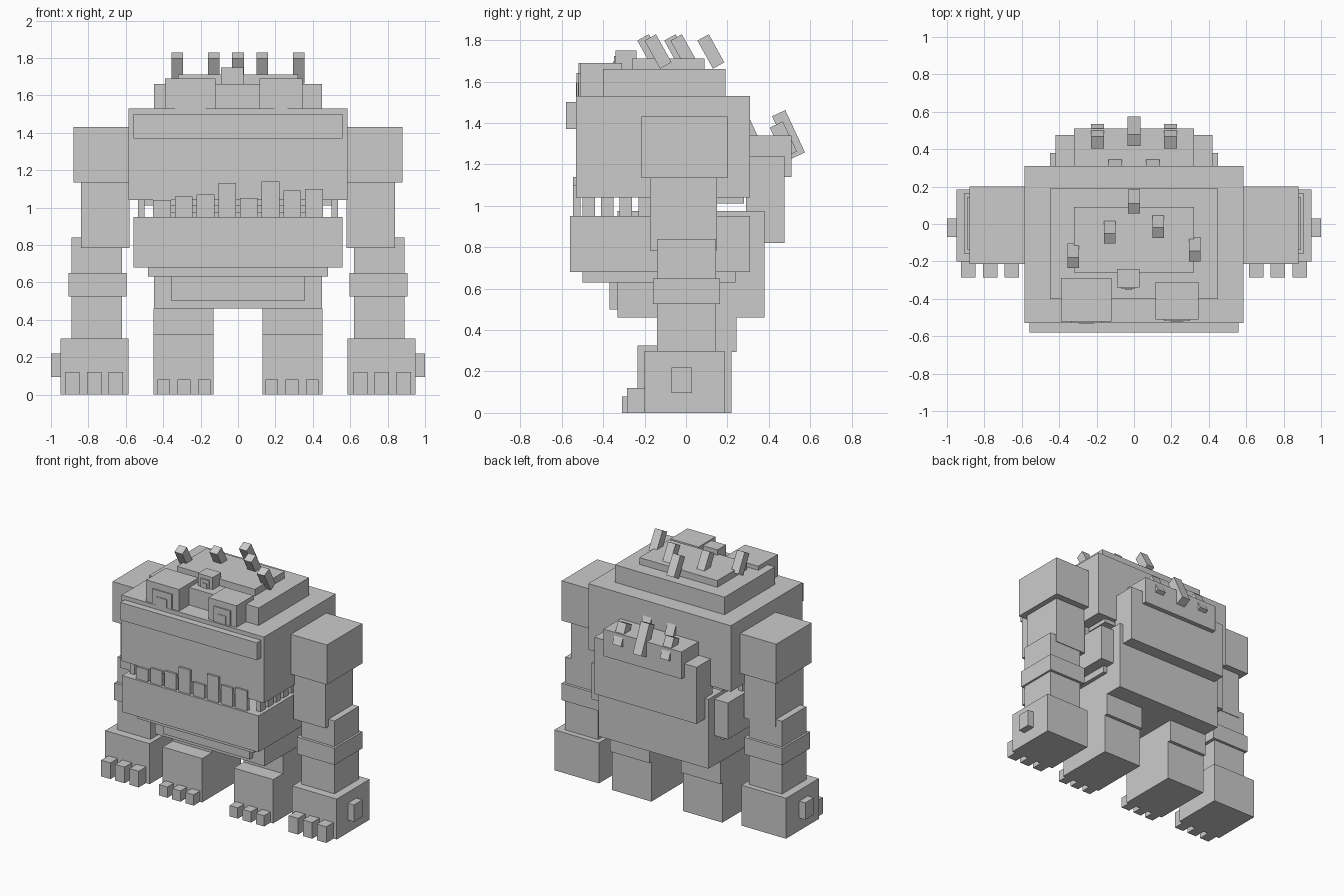
import bpy
from math import radians

if "Cube" in bpy.data.objects:
    bpy.data.objects.remove(bpy.data.objects["Cube"], do_unlink=True)

GREY = (0.6, 0.6, 0.6, 1)
stone = bpy.data.materials.new("stone_grey")
stone.use_nodes = True
stone.diffuse_color = GREY
stone.node_tree.nodes["Principled BSDF"].inputs["Base Color"].default_value = GREY


def add_box(name, location, size, tilt=0):
    """Box with the given centre and size, optionally leaning forward."""
    bpy.ops.mesh.primitive_cube_add(size=1, location=location)
    box = bpy.context.object
    box.name = name
    box.scale = size
    box.rotation_euler.x = radians(tilt)
    box.data.materials.append(stone)


def block(name, width, front, back, base, top, x=0):
    """Upright box between front and back, and between base and top."""
    location = (x, (front + back) / 2, (base + top) / 2)
    add_box(name, location, (width, back - front, top - base))


def pair(name, inner, outer, **bounds):
    """The same block on both sides of the body."""
    middle = (inner + outer) / 2
    block("left_" + name, outer - inner, x=middle, **bounds)
    block("right_" + name, outer - inner, x=-middle, **bounds)


def eye(name, x, width, front, back, base, top):
    """Eye block with a thin plate and a thinner pupil stepped out of its face."""
    height = top - base
    skin = 0.008
    block(name, width, front, back, base, top, x)
    block(name + "_plate", width * 0.6, front - skin, front, base, base + height * 0.7, x)
    block(name + "_pupil", width * 0.3, front - skin * 1.5, front - skin, base, base + height * 0.4, x)


def digits(name, first, step, width, length, height, palm_front):
    """Three stubby fingers or toes on each side."""
    for index in range(3):
        inner = first + index * step
        pair(name, inner, inner + width, front=palm_front - length,
             back=palm_front, base=0, top=height)


def spike(name, x, y, z, length, width=0.07, tilt=25):
    add_box(name, (x, y, z), (width, width, length), tilt)


# Shared levels
jaw_top = 0.95
head_base, head_top = 1.04, 1.53
crown_top = 1.66
head_front, head_back = -0.53, 0.31

# Head, stepped crown and brow
block("head", width=1.17, front=head_front, back=head_back, base=head_base, top=head_top)
block("lower_crown", width=0.9, front=-0.4, back=0.19, base=head_top, top=crown_top)
block("upper_crown", width=0.64, front=-0.26, back=0.09, base=crown_top, top=1.71)
block("brow", width=1.12, front=head_front - 0.05, back=head_front, base=1.37, top=1.5)
block("palate", width=1, front=0, back=0.28, base=1.01, top=head_base)

# Eyes
eye("right_eye", x=-0.255, width=0.27, front=-0.52, back=-0.29, base=head_top, top=1.69)
eye("left_eye", x=0.23, width=0.23, front=-0.51, back=-0.31, base=head_top, top=1.69)
eye("middle_eye", x=-0.03, width=0.12, front=-0.34, back=-0.24, base=crown_top, top=1.75)

# Jaw and teeth
block("jaw", width=1.12, front=-0.56, back=head_back, base=0.68, top=jaw_top)
block("chin", width=0.96, front=-0.5, back=0.24, base=0.63, top=0.68)
tooth_heights = (0.09, 0.11, 0.12, 0.18, 0.1, 0.19, 0.14, 0.15)
for index, height in enumerate(tooth_heights):
    block("front_tooth", width=0.095, front=head_front - 0.015, back=head_front + 0.02,
          base=jaw_top, top=jaw_top + height, x=(index - 3.5) * 0.116)
for index in range(7):
    tooth_front = index * 0.09 - 0.5
    pair("side_tooth", inner=0.5, outer=0.535, front=tooth_front,
         back=tooth_front + 0.06, base=jaw_top, top=head_base + 0.01)

# Body, belly plate and back hump
block("body", width=0.9, front=-0.33, back=0.38, base=0.46, top=0.975)
block("belly_plate", width=0.71, front=-0.37, back=-0.33, base=0.5, top=0.63)
block("back_hump", width=0.84, front=0.29, back=0.475, base=0.82, top=1.24)
block("back_ridge", width=0.64, front=0.3, back=0.51, base=1.14, top=1.34)

# Spikes on the crown, centre one furthest back
for x, y in ((-0.325, -0.17), (-0.13, -0.04), (0, 0.12), (0.13, -0.01), (0.325, -0.135)):
    spike("head_spike", x, y, z=1.745, length=0.155, width=0.063, tilt=29)

# Spikes on the back ridge
spike("middle_back_spike", x=0, y=0.495, z=1.345, length=0.225)
for side in (-1, 1):
    spike("outer_back_spike", x=side * 0.195, y=0.47, z=1.32, length=0.16)
    spike("inner_back_spike", x=side * 0.1, y=0.285, z=1.385, length=0.18)

# Arms
pair("shoulder", inner=0.58, outer=0.88, front=-0.215, back=0.2, base=1.135, top=1.43)
pair("upper_arm", inner=0.58, outer=0.84, front=-0.175, back=0.15, base=0.785, top=1.135)
pair("forearm", inner=0.62, outer=0.89, front=-0.14, back=0.145, base=0.3, top=0.84)
pair("wrist_band", inner=0.595, outer=0.905, front=-0.16, back=0.165, base=0.525, top=0.65)
pair("hand", inner=0.585, outer=0.95, front=-0.2, back=0.185, base=0, top=0.3)
pair("thumb", inner=0.95, outer=1, front=-0.07, back=0.03, base=0.095, top=0.22)
digits("finger", first=0.615, step=0.116, width=0.077, length=0.085, height=0.12, palm_front=-0.2)

# Legs
pair("thigh", inner=0.13, outer=0.453, front=-0.12, back=0.245, base=0.295, top=0.46)
pair("foot", inner=0.13, outer=0.453, front=-0.235, back=0.22, base=0, top=0.325)
digits("toe", first=0.147, step=0.108, width=0.068, length=0.075, height=0.08, palm_front=-0.235)
